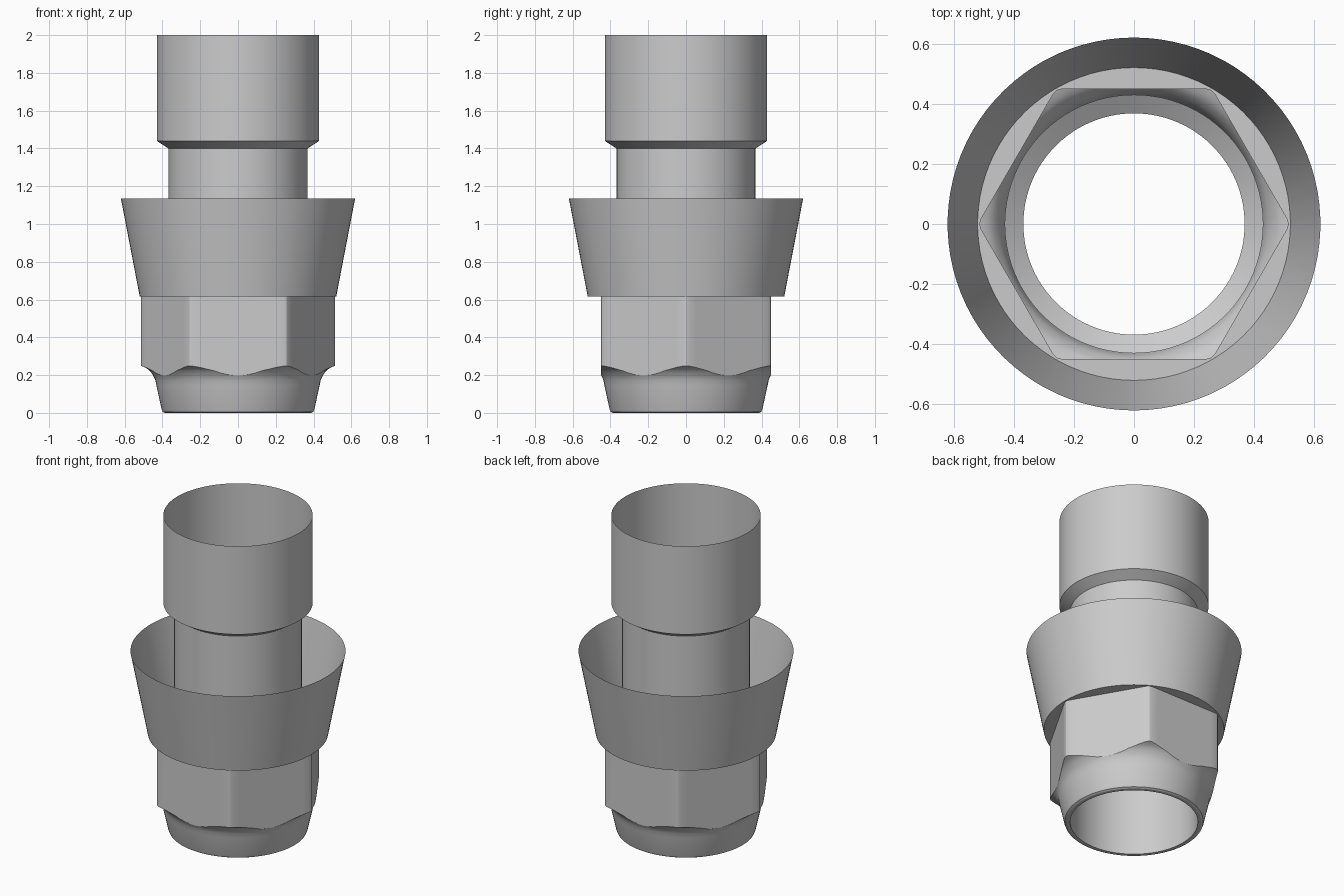
import bpy
import math

cube = bpy.data.objects.get("Cube")
if cube:
    bpy.data.objects.remove(cube, do_unlink=True)

steel = bpy.data.materials.new("grey_steel")
steel.use_nodes = True
colour = (0.6, 0.6, 0.6, 1)
steel.diffuse_color = colour
steel.node_tree.nodes["Principled BSDF"].inputs["Base Color"].default_value = colour

# Angles around the axis, denser at the softened hexagon corners
ANGLES = [math.radians(60 * side + step) for side in range(6)
          for step in (-2, 0, 2, 6, 10, 14, 18, 22, 26, 30, 34, 38, 42, 46, 50, 54)]


def lathe(name, profile):
    """Sweep profile(angle) -> [(radius, height), ...] round the z axis."""
    columns = [profile(a) for a in ANGLES]
    rows, count = len(columns[0]), len(ANGLES)
    verts = [(r * math.cos(a), r * math.sin(a), z)
             for a, column in zip(ANGLES, columns) for r, z in column]
    faces = []
    for i in range(count):
        here, there = i * rows, (i + 1) % count * rows
        for j in range(rows - 1):
            faces.append((here + j, there + j, there + j + 1, here + j + 1))
    mesh = bpy.data.meshes.new(name)
    mesh.from_pydata(verts, [], faces)
    mesh.materials.append(steel)
    obj = bpy.data.objects.new(name, mesh)
    bpy.context.collection.objects.link(obj)
    bpy.ops.object.select_all(action='DESELECT')
    obj.select_set(True)
    bpy.context.view_layer.objects.active = obj
    bpy.ops.object.shade_smooth_by_angle(angle=math.radians(24))
    return obj


def hex_radius(angle):
    """Hexagon with corners on the x axis and softened edges."""
    off_flat = (angle % (math.pi / 3)) - math.pi / 6
    return min(0.449 / math.cos(off_flat), 0.513)


FLARE = [(0.438, 0.175), (0.447, 0.195), (0.468, 0.225), (0.49, 0.24), (0.515, 0.25)]


def flare_height(radius):
    for (r0, z0), (r1, z1) in zip(FLARE, FLARE[1:]):
        if radius <= r1:
            return z0 + (z1 - z0) * (radius - r0) / (r1 - r0)
    return FLARE[-1][1]


# Tapered nose whose flare runs out into the hexagon flats
def nose_profile(angle):
    start, end = FLARE[0][0], hex_radius(angle)
    points = [(0.368, 0), (0.388, 0), (0.399, 0.006), (0.405, 0.022), (0.432, 0.145)]
    for i in range(7):
        r = start + (end - start) * i / 6
        points.append((r, flare_height(r)))
    return points


# Hexagon walls and the flat shoulder that meets the collar
def hex_profile(angle):
    r = hex_radius(angle)
    return [(r, flare_height(r)), (r, 0.615), (0.52, 0.615)]


lathe("tapered_nose", nose_profile)
lathe("hex_nut", hex_profile)

# Thin open collar
lathe("flared_collar", lambda a: [(0.52, 0.615), (0.62, 1.135)])

# Bore, neck and wider open barrel in one thin wall
lathe("inner_tube_and_barrel",
      lambda a: [(0.368, 0), (0.368, 1.4), (0.43, 1.44), (0.43, 2)])
